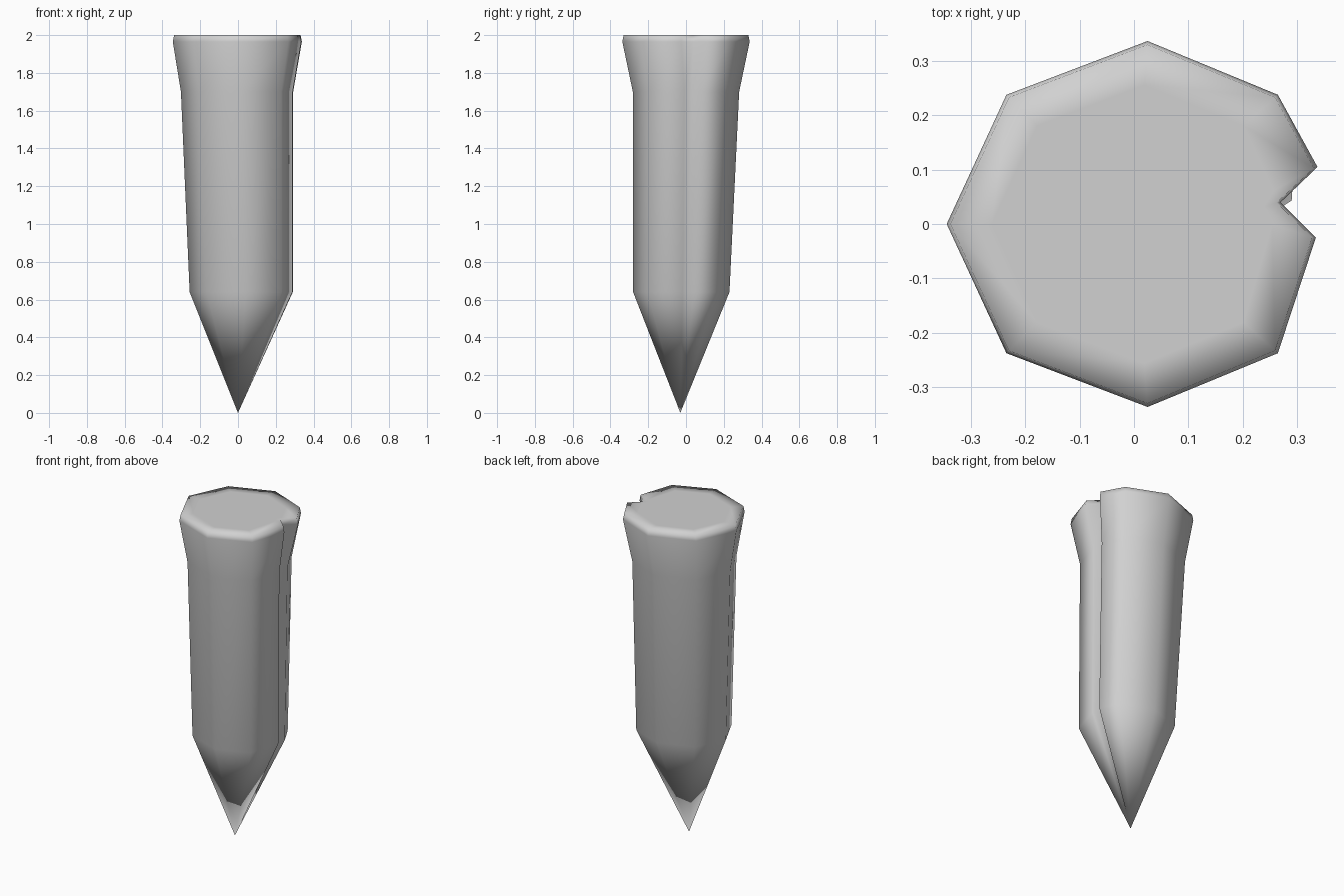
import bpy
import bmesh

cube = bpy.data.objects.get("Cube")
if cube:
    bpy.data.objects.remove(cube, do_unlink=True)

# One plain colour for the whole stake
grey = bpy.data.materials.new("plain_grey")
grey.use_nodes = True
colour = (0.64, 0.64, 0.64, 1)
grey.diffuse_color = colour
grey.node_tree.nodes["Principled BSDF"].inputs["Base Color"].default_value = colour

# Back half of the octagonal section, from the split round to the far side
SIDE = [(0.265, 0.238), (0.025, 0.337), (-0.235, 0.238)]


def section(sx, sy, ox, oy, gap, mid, depth):
    """Octagon whose +x corner is opened into a V-shaped split."""
    lip = 0.338
    pts = [(lip, mid + gap / 2)] + SIDE + [(-0.345, 0)]
    pts += [(x, -y) for x, y in reversed(SIDE)]
    pts += [(lip - 0.003, mid - gap / 2), (lip - depth, mid)]
    return [(x * sx + ox, y * sy + oy) for x, y in pts]


# Height, then scale, offset and split shape for each ring, bottom to top
RINGS = [
    (0.64, (0.80, 0.757, 0.02, -0.025, 0.08, 0.05, 0.06)),
    (1.70, (0.87, 0.835, -0.002, 0, 0.09, 0.035, 0.065)),
    (1.965, (1, 1, 0, 0, 0.13, 0.04, 0.068)),
    (2.00, (0.98, 0.98, 0, 0, 0.13, 0.04, 0.07)),
    (2.00, (0.76, 0.76, 0, 0, 0.08, 0.04, 0.025)),
]

bm = bmesh.new()
loops = [[bm.verts.new((x, y, z)) for x, y in section(*shape)] for z, shape in RINGS]
count = len(loops[0])

# Pointed foot
tip = bm.verts.new((0, -0.03, 0))
for i in range(count):
    bm.faces.new((tip, loops[0][(i + 1) % count], loops[0][i]))

# Shaft, flared head and rim
for low, high in zip(loops, loops[1:]):
    for i in range(count):
        j = (i + 1) % count
        bm.faces.new((low[i], low[j], high[j], high[i]))

# Flat top
bm.faces.new(loops[-1])
bmesh.ops.recalc_face_normals(bm, faces=bm.faces)
for face in bm.faces:
    face.smooth = True

mesh = bpy.data.meshes.new("split_stake")
bm.to_mesh(mesh)
bm.free()
mesh.materials.append(grey)
stake = bpy.data.objects.new("split_stake", mesh)
bpy.context.collection.objects.link(stake)
